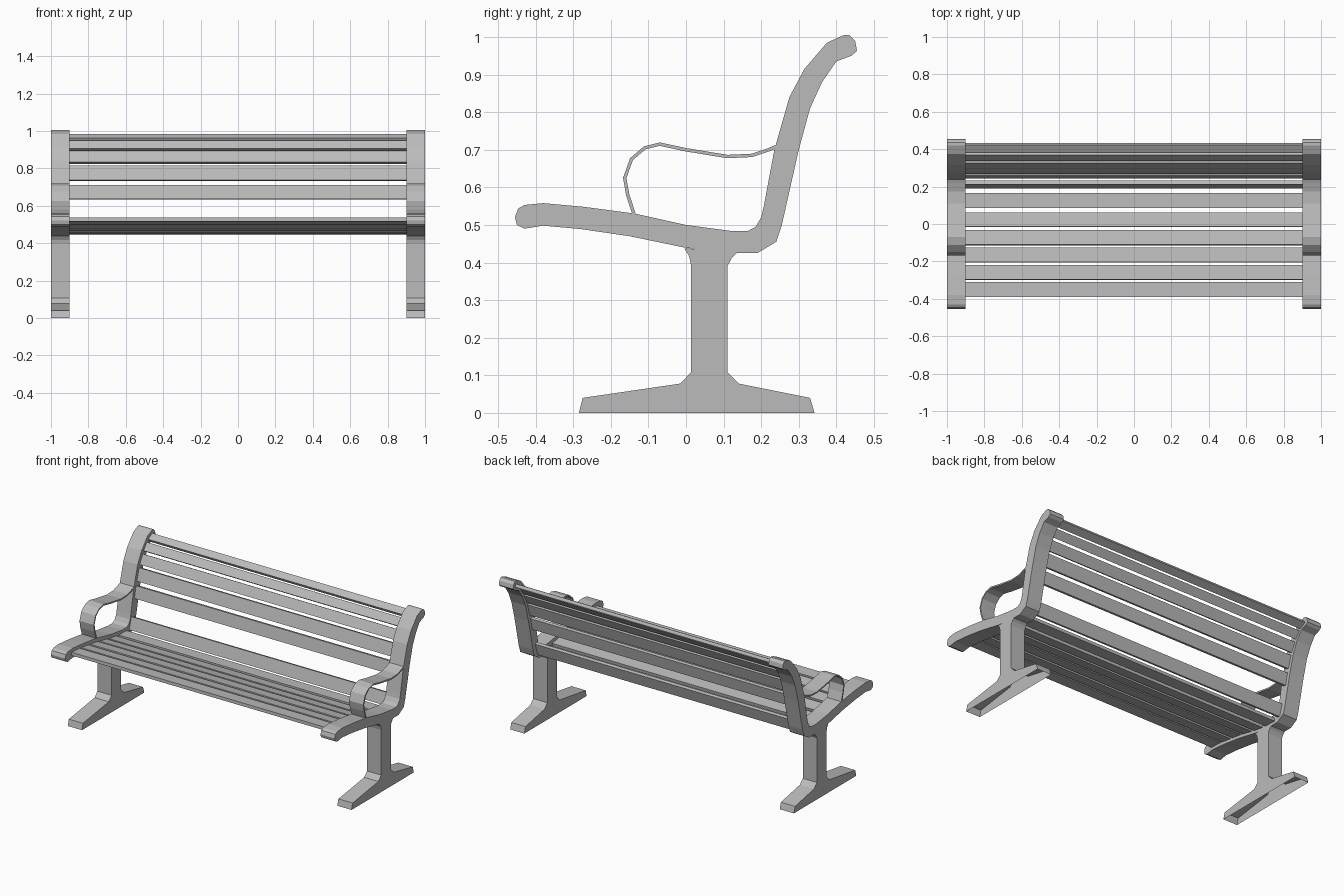
import bpy, bmesh
from mathutils import Vector

cube = bpy.data.objects.get("Cube")
if cube:
    bpy.data.objects.remove(cube, do_unlink=True)

grey = bpy.data.materials.new("plain_grey")
grey.use_nodes = True
COLOUR = (0.5, 0.5, 0.5, 1)
grey.diffuse_color = COLOUR
grey.node_tree.nodes["Principled BSDF"].inputs["Base Color"].default_value = COLOUR


def extrude_profile(name, profile, x0, x1, open_bottom=False):
    """Extrude a closed (y, z) outline along x."""
    bm = bmesh.new()
    face = bm.faces.new([bm.verts.new((x0, y, z)) for y, z in profile])
    made = bmesh.ops.extrude_face_region(bm, geom=[face])["geom"]
    moved = [g for g in made if isinstance(g, bmesh.types.BMVert)]
    bmesh.ops.translate(bm, verts=moved, vec=(x1 - x0, 0, 0))
    bmesh.ops.recalc_face_normals(bm, faces=bm.faces)
    if open_bottom:
        under = [f for f in bm.faces if all(v.co.z < 0.001 for v in f.verts)]
        bmesh.ops.delete(bm, geom=under, context="FACES")
    mesh = bpy.data.meshes.new(name)
    bm.to_mesh(mesh)
    bm.free()
    mesh.materials.append(grey)
    obj = bpy.data.objects.new(name, mesh)
    bpy.context.collection.objects.link(obj)
    return obj


def ribbon(path, thickness):
    """Outline of a strip of even thickness around an open path."""
    pts = [Vector(p) for p in path]
    front, back = [], []
    for i, p in enumerate(pts):
        along = (pts[min(i + 1, len(pts) - 1)] - pts[max(i - 1, 0)]).normalized()
        side = Vector((-along.y, along.x)) * thickness / 2
        front.append(p + side)
        back.append(p - side)
    return front + back[::-1]


# Curved frame carrying the seat and the back
frame = [(-.455, .52), (-.447, .543), (-.43, .553), (-.38, .558), (-.27, .548),
         (-.135, .53), (0, .5), (.12, .484), (.165, .484), (.185, .495),
         (.2, .52), (.207, .55), (.235, .7), (.245, .735), (.275, .84),
         (.315, .915), (.375, .985), (.42, 1.005), (.435, 1.005), (.45, .99),
         (.455, .963), (.44, .95), (.4, .935), (.362, .88), (.33, .81),
         (.3, .7), (.255, .5), (.24, .455), (.19, .425), (.11, .425),
         (-.005, .44), (-.15, .47), (-.28, .489), (-.38, .498), (-.43, .49),
         (-.45, .5)]

# Post flaring into a hollow foot
leg = [(-.285, 0), (-.275, .04), (-.015, .078), (.013, .108), (.013, .395),
       (.008, .418), (-.005, .438), (.138, .428), (.122, .412), (.11, .39),
       (.11, .108), (.14, .078), (.33, .04), (.342, 0)]

# Thin looping armrest strip
arm = [(.243, .71), (.22, .7), (.175, .685), (.11, .682), (0, .7),
       (-.07, .715), (-.11, .705), (-.145, .675), (-.163, .625),
       (-.155, .58), (-.137, .525)]

for side, sign in (("left", 1), ("right", -1)):
    inner, outer = 0.9 * sign, sign
    extrude_profile(f"{side}_frame", frame, inner, outer)
    extrude_profile(f"{side}_leg", leg, inner, outer, open_bottom=True)
    extrude_profile(f"{side}_armrest", ribbon(arm, 0.009), inner, outer)

# Slats, each given by its two long edges
seat_slats = [((-.39, .526), (-.31, .522)), ((-.297, .52), (-.22, .508)),
              ((-.205, .507), (-.127, .495)), ((-.112, .491), (-.035, .475)),
              ((-.015, .47), (.06, .458)), ((.085, .455), (.165, .453)),
              ((.2, .455), (.222, .53))]
back_slats = [((.253, .635), (.269, .71)), ((.277, .735), (.3, .812)),
              ((.306, .828), (.336, .885)), ((.344, .9), (.376, .943)),
              ((.386, .953), (.428, .976))]

for kind, slats in (("seat", seat_slats), ("back", back_slats)):
    for i, edges in enumerate(slats, 1):
        extrude_profile(f"{kind}_slat_{i}", ribbon(edges, 0.02), -0.902, 0.902)
